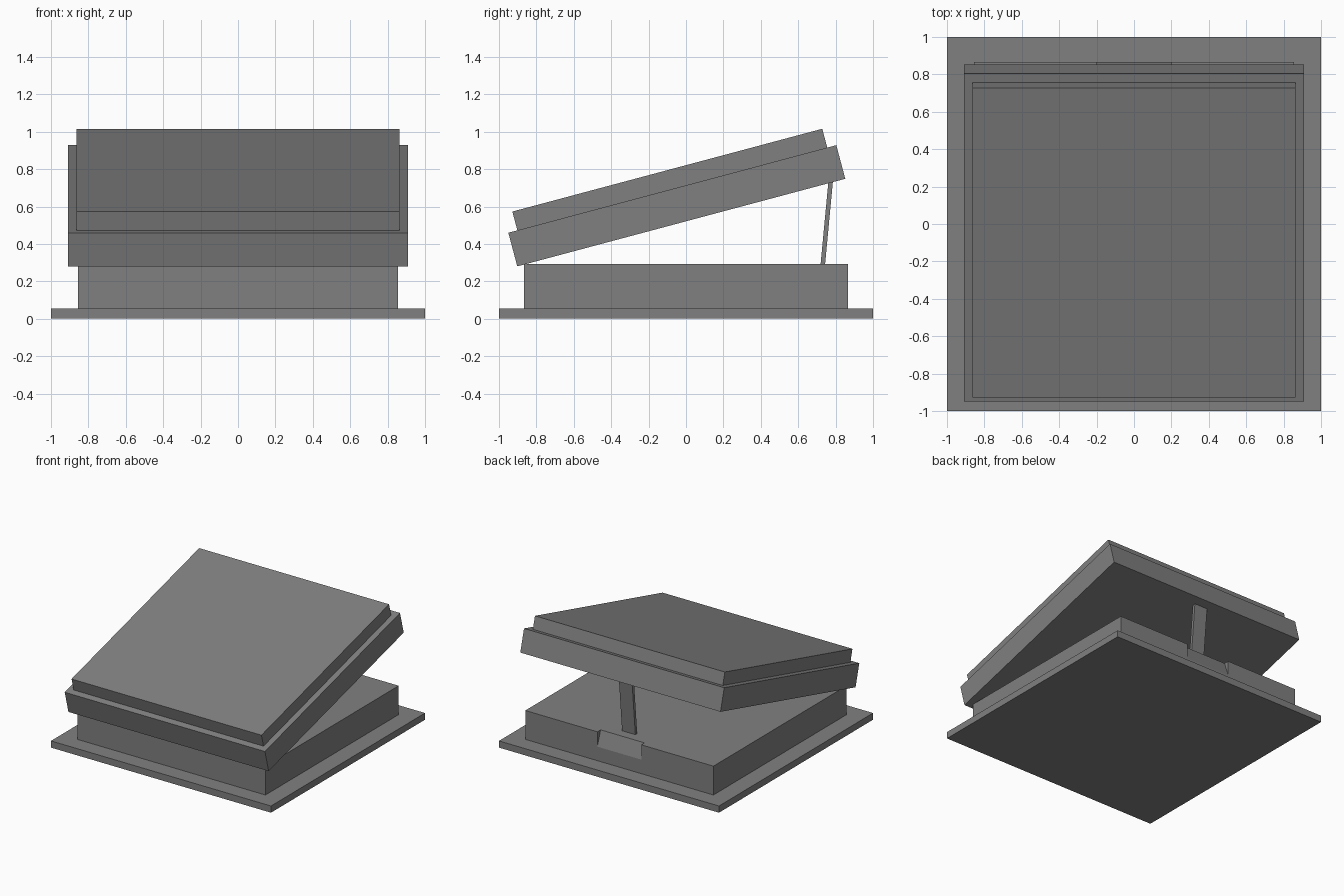
import bpy, bmesh, math
from mathutils import Matrix, Vector

cube = bpy.data.objects.get("Cube")
if cube:
    bpy.data.objects.remove(cube, do_unlink=True)

GREY = (0.216, 0.216, 0.216, 1)
metal = bpy.data.materials.new("grey metal")
metal.use_nodes = True
metal.diffuse_color = GREY
metal.node_tree.nodes["Principled BSDF"].inputs["Base Color"].default_value = GREY


def add_object(name, bm):
    bmesh.ops.recalc_face_normals(bm, faces=bm.faces)
    mesh = bpy.data.meshes.new(name)
    bm.to_mesh(mesh)
    bm.free()
    mesh.materials.append(metal)
    obj = bpy.data.objects.new(name, mesh)
    bpy.context.collection.objects.link(obj)
    return obj


def box(name, size, centre, pivot=None, tilt=0.0):
    """Box; with a pivot, the centre is relative to it and tilts about x."""
    bm = bmesh.new()
    bmesh.ops.create_cube(bm, size=1)
    place = Matrix.Translation(centre) @ Matrix.Diagonal((*size, 1))
    if pivot:
        place = Matrix.Translation(pivot) @ Matrix.Rotation(tilt, 4, "X") @ place
    bm.transform(place)
    return add_object(name, bm)


def prism(name, profile, half_width):
    """Extrude a (y, z) profile along x."""
    bm = bmesh.new()
    face = bm.faces.new([bm.verts.new((-half_width, y, z)) for y, z in profile])
    moved = bmesh.ops.extrude_face_region(bm, geom=[face])["geom"]
    bmesh.ops.translate(bm, vec=(2 * half_width, 0, 0),
                        verts=[v for v in moved if isinstance(v, bmesh.types.BMVert)])
    return add_object(name, bm)


# Base flange and raised curb
box("base_flange", (2, 2, 0.055), (0, 0, 0.0275))
curb = box("curb", (1.71, 1.73, 0.24), (0, 0, 0.172))

# Sloped finger recess in the rear edge of the curb
cutter = prism("recess_cutter", [(0.865, 0.17), (0.823, 0.292), (0.823, 0.35),
                                 (0.9, 0.35), (0.9, 0.17)], 0.2)
cutter.hide_render = True
cutter.hide_viewport = True
cut = curb.modifiers.new("finger_recess", "BOOLEAN")
cut.operation = "DIFFERENCE"
cut.solver = "EXACT"
cut.object = cutter

# Open lid and its raised top panel, tilted about the lower front edge
hinge = Vector((0, -0.902, 0.28))
tilt = math.radians(14.95)
box("lid", (1.82, 1.815, 0.186), (0, 0.9075, 0.093), hinge, tilt)
box("lid_top_panel", (1.726, 1.715, 0.104), (0, 0.9075, 0.238), hinge, tilt)

# Prop bar holding the lid open
box("prop_bar", (0.12, 0.024, 0.46), (0, 0, 0.225), Vector((0, 0.731, 0.285)),
    math.radians(-5.4))
